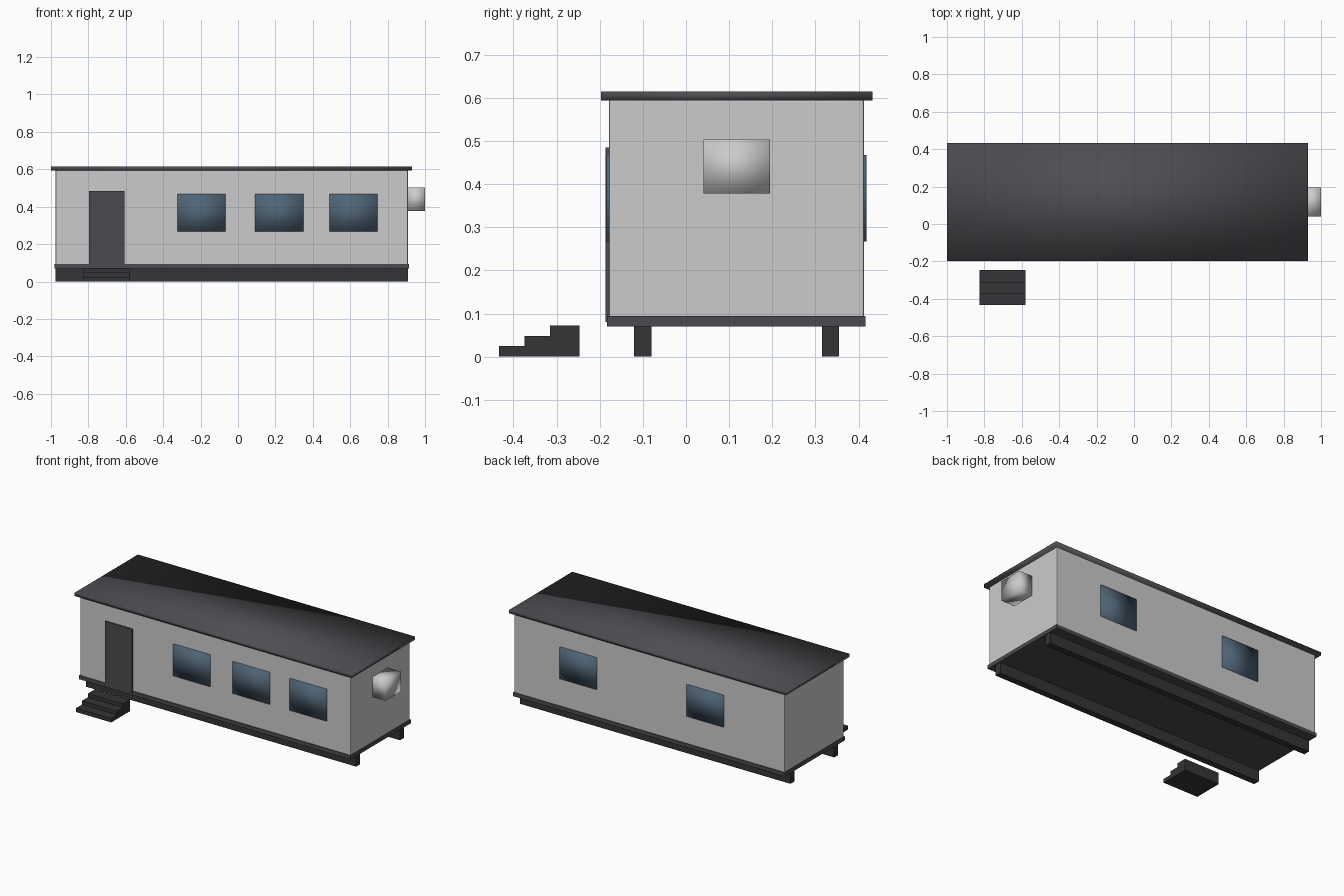
import bpy

if "Cube" in bpy.data.objects:
    bpy.data.objects.remove(bpy.data.objects["Cube"])


def material(name, rgb):
    mat = bpy.data.materials.new(name)
    mat.diffuse_color = (*rgb, 1)
    mat.use_nodes = True
    mat.node_tree.nodes["Principled BSDF"].inputs["Base Color"].default_value = mat.diffuse_color
    return mat


ROOF = material("dark_grey", (0.075, 0.075, 0.085))
FRAME = material("charcoal", (0.035, 0.035, 0.038))
TRIM = material("slate", (0.07, 0.07, 0.08))
GLASS = material("blue_glass", (0.08, 0.13, 0.18))


def box(name, x, y, z, mat=None, smooth=False, bevel=0):
    """Box spanning the given (low, high) ranges."""
    spans = (x, y, z)
    bpy.ops.mesh.primitive_cube_add(size=1, location=[(a + b) / 2 for a, b in spans])
    ob = bpy.context.object
    ob.name = name
    ob.scale = [b - a for a, b in spans]
    bpy.ops.object.transform_apply(location=False, rotation=False, scale=True)
    if mat:
        ob.data.materials.append(mat)
    if smooth:
        bpy.ops.object.shade_smooth()
    if bevel:
        mod = ob.modifiers.new("edge", "BEVEL")
        mod.width = bevel
        mod.segments = 2
    return ob


# Cabin body, floor and roof
box("walls", (-0.975, 0.908), (-0.178, 0.412), (0.09, 0.596), bevel=0.004)
box("floor", (-0.98, 0.913), (-0.183, 0.416), (0.07, 0.094), TRIM)
box("roof", (-1.0, 0.93), (-0.197, 0.432), (0.594, 0.615), ROOF, smooth=True)

# Support skids
for name, y in (("front_skid", -0.1), ("back_skid", 0.335)):
    box(name, (-0.977, 0.908), (y - 0.02, y + 0.02), (0, 0.071), FRAME)

# Door
box("door", (-0.797, -0.608), (-0.187, -0.17), (0.08, 0.485), TRIM)

# Windows, three in front and two behind
for i, x in enumerate((-0.195, 0.22, 0.617)):
    box(f"front_window_{i + 1}", (x - 0.129, x + 0.129), (-0.184, -0.17),
        (0.267, 0.467), GLASS, smooth=True)
for i, x in enumerate((-0.425, 0.46)):
    box(f"back_window_{i + 1}", (x - 0.129, x + 0.129), (0.404, 0.418),
        (0.267, 0.467), GLASS, smooth=True)

# Air conditioner on the right wall
box("air_conditioner", (0.905, 1.0), (0.041, 0.195), (0.378, 0.503), smooth=True)

# Entrance steps as one extruded stair profile
profile = [(-0.433, 0), (-0.433, 0.025), (-0.374, 0.025), (-0.374, 0.048),
           (-0.315, 0.048), (-0.315, 0.072), (-0.247, 0.072), (-0.247, 0)]
n = len(profile)
verts = [(x, y, z) for x in (-0.825, -0.58) for y, z in profile]
faces = [tuple(range(n))[::-1], tuple(range(n, 2 * n))]
faces += [(i, (i + 1) % n, (i + 1) % n + n, i + n) for i in range(n)]
mesh = bpy.data.meshes.new("entrance_steps")
mesh.from_pydata(verts, [], faces)
steps = bpy.data.objects.new("entrance_steps", mesh)
bpy.context.collection.objects.link(steps)
mesh.materials.append(FRAME)
bpy.ops.object.select_all(action="DESELECT")
steps.select_set(True)
bpy.context.view_layer.objects.active = steps
bpy.ops.object.mode_set(mode="EDIT")
bpy.ops.mesh.select_all(action="SELECT")
bpy.ops.mesh.normals_make_consistent(inside=False)
bpy.ops.object.mode_set(mode="OBJECT")
